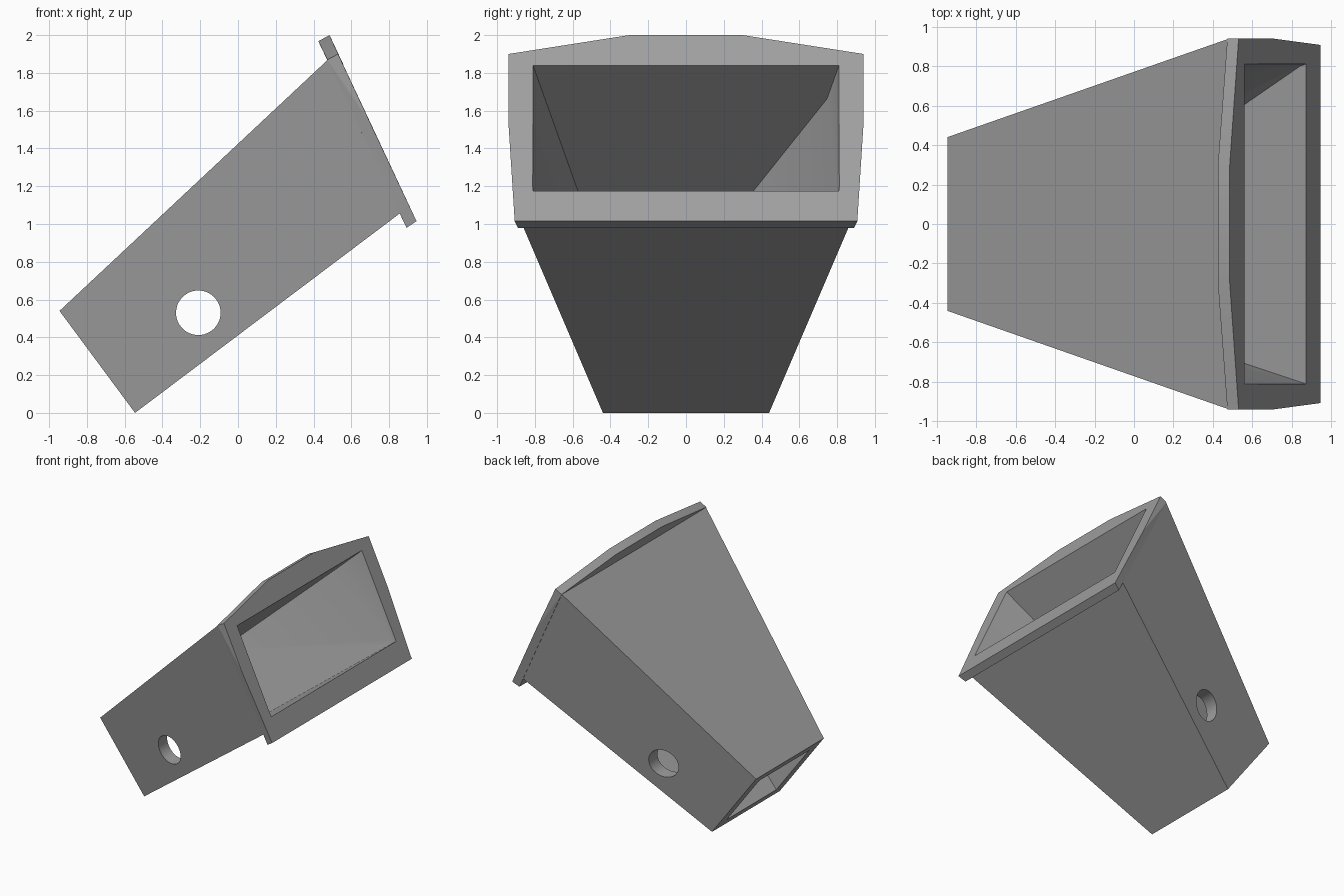
import bpy, bmesh, math
from mathutils import Vector

if "Cube" in bpy.data.objects:
    bpy.data.objects.remove(bpy.data.objects["Cube"])

grey = bpy.data.materials.new("metal grey")
grey.diffuse_color = (0.35, 0.35, 0.35, 1)
grey.use_nodes = True
grey.node_tree.nodes["Principled BSDF"].inputs["Base Color"].default_value = grey.diffuse_color


def hull(name, pts):
    """Convex solid from corner points."""
    bm = bmesh.new()
    for p in pts:
        bm.verts.new(p)
    bmesh.ops.convex_hull(bm, input=bm.verts[:])
    bmesh.ops.dissolve_limit(bm, angle_limit=0.002, verts=bm.verts[:], edges=bm.edges[:])
    bmesh.ops.recalc_face_normals(bm, faces=bm.faces[:])
    me = bpy.data.meshes.new(name)
    bm.to_mesh(me)
    bm.free()
    me.materials.append(grey)
    ob = bpy.data.objects.new(name, me)
    bpy.context.collection.objects.link(ob)
    return ob


def mirrored(pts):
    """Corner points on both sides of the middle plane."""
    return [(x, s * y, z) for x, y, z in pts for s in (1, -1)]


def combine(target, other, operation):
    """Apply a boolean and discard the second solid."""
    mod = target.modifiers.new(operation, 'BOOLEAN')
    mod.operation, mod.solver, mod.object = operation, 'EXACT', other
    bpy.context.view_layer.objects.active = target
    bpy.ops.object.modifier_apply(modifier=mod.name)
    bpy.data.objects.remove(other)


# Tapered slanting duct
duct = hull("tapered_duct", mirrored([
    (-0.945, 0.44, 0.54), (-0.545, 0.44, 0.0),
    (0.478, 0.938, 1.872), (0.862, 0.894, 1.06)]))

# Mouth flange with peaked top edge
flange = hull("mouth_flange", mirrored([
    (0.485, 0.30, 2.0), (0.53, 0.94, 1.90), (0.70, 0.94, 1.535), (0.945, 0.907, 1.015),
    (0.425, 0.30, 1.968), (0.473, 0.94, 1.870), (0.892, 0.89, 0.98)]))
combine(duct, flange, 'UNION')

# Inner passage, running a little past both ends
mouth = [Vector((0.56, 0.81, 1.84)), Vector((0.87, 0.81, 1.175))]
tail = [Vector((-0.893, 0.32, 0.47)), Vector((-0.597, 0.32, 0.07))]
ends = [a.lerp(b, t) for a, b in zip(mouth, tail) for t in (-0.06, 1.06)]
combine(duct, hull("passage_cutter", mirrored(ends)), 'DIFFERENCE')

# Round cross hole through both side walls
bpy.ops.mesh.primitive_cylinder_add(vertices=48, radius=0.118, depth=3,
                                    location=(-0.21, 0, 0.53),
                                    rotation=(math.pi / 2, 0, 0))
hole = bpy.context.object
hole.data.materials.append(grey)
combine(duct, hole, 'DIFFERENCE')

# Slanting guide plate on one inner side wall
edge = [(0.87, 0.81, 1.145), (0.443, 0.81, 1.76), (0.0, 0.21, 0.49), (-0.353, 0.21, 1.01)]
plate = hull("guide_plate", [(x, y + t, z) for x, y, z in edge for t in (0, 0.04)])
combine(duct, plate, 'UNION')

bpy.context.view_layer.objects.active = duct
duct.select_set(True)
bpy.ops.object.shade_smooth_by_angle(angle=math.radians(15))
